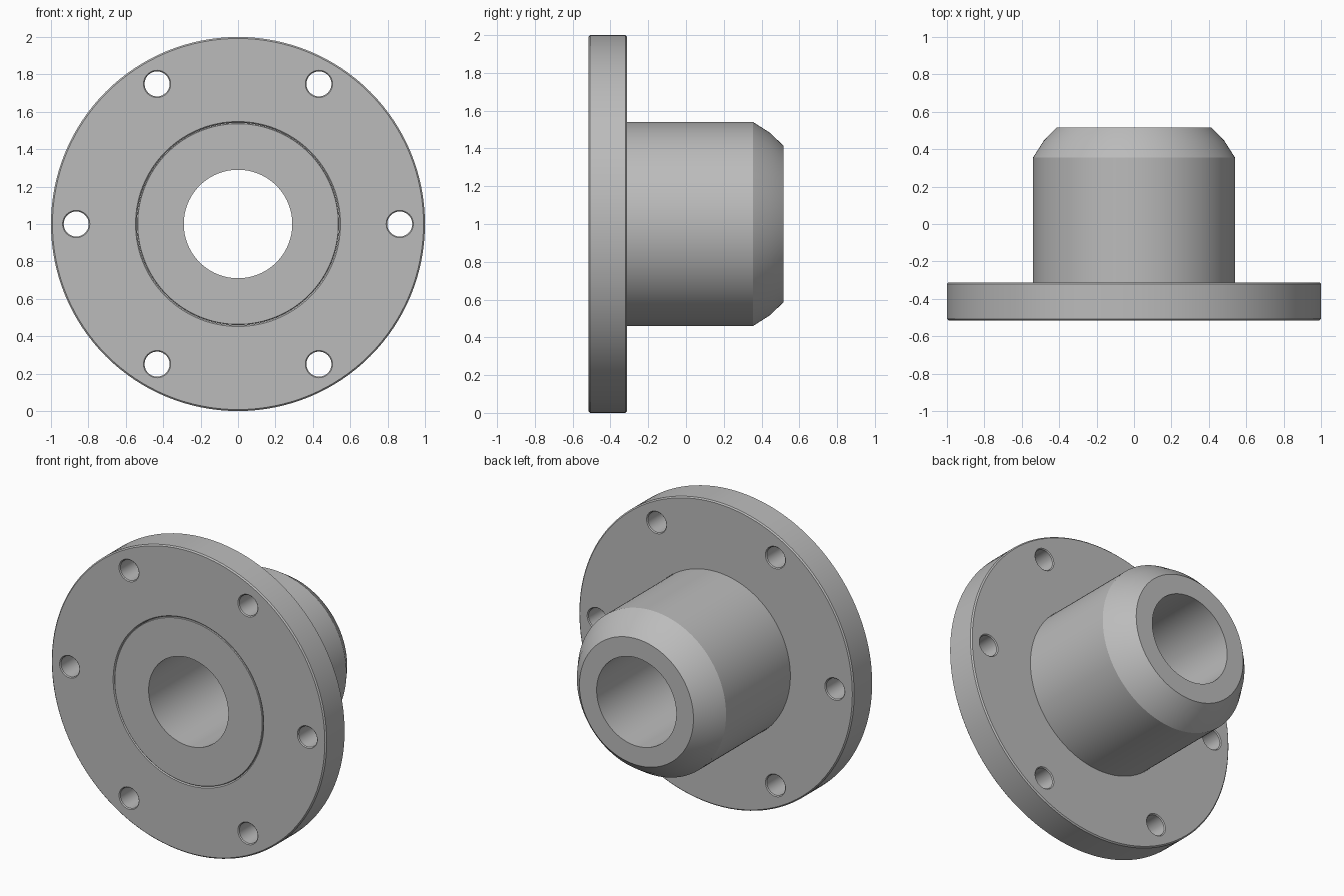
import bpy, bmesh, math
from mathutils import Vector, Matrix

if "Cube" in bpy.data.objects:
    bpy.data.objects.remove(bpy.data.objects["Cube"])

steel = bpy.data.materials.new("steel_grey")
steel.use_nodes = True
GREY = (0.5, 0.5, 0.5, 1)
steel.diffuse_color = GREY
steel.node_tree.nodes["Principled BSDF"].inputs["Base Color"].default_value = GREY


def lathe(bm, profile, steps, center=(0, 0)):
    """Revolve a closed loop of (radius, y) points about a y-parallel axis."""
    cx, cz = center
    rings = []
    for i in range(steps):
        a = math.tau * i / steps
        rings.append([bm.verts.new((cx + r * math.cos(a), y, cz + r * math.sin(a)))
                      for r, y in profile])
    n = len(profile)
    for i in range(steps):
        here, after = rings[i], rings[(i + 1) % steps]
        for j in range(n):
            k = (j + 1) % n
            bm.faces.new((here[j], here[k], after[k], after[j]))
    return rings


def finish(bm, name):
    bmesh.ops.recalc_face_normals(bm, faces=bm.faces)
    mesh = bpy.data.meshes.new(name)
    bm.to_mesh(mesh)
    bm.free()
    mesh.materials.append(steel)
    obj = bpy.data.objects.new(name, mesh)
    obj.location.z = 1
    bpy.context.collection.objects.link(obj)
    return obj


def smooth(obj):
    bpy.ops.object.select_all(action="DESELECT")
    obj.select_set(True)
    bpy.context.view_layer.objects.active = obj
    bpy.ops.object.shade_smooth_by_angle(angle=math.radians(25))


FRONT, BACK, C = -0.515, -0.312, 0.008

# Flange plate: chamfered rim and centre seat
bm = bmesh.new()
lathe(bm, [(0.54 + C, FRONT), (1 - C, FRONT), (1, FRONT + C), (1, BACK - C),
           (1 - C, BACK), (0.541, BACK), (0.541, FRONT + C)], 128)
flange = finish(bm, "flange")

# Bolt hole cutters: flared at both faces of the flange
bm = bmesh.new()
R, F = 0.067, 0.006
for i in range(6):
    a = math.tau * i / 6
    rings = lathe(bm, [(R + 2 * F, FRONT - F), (R, FRONT + F),
                       (R, BACK - F), (R + 2 * F, BACK + F)],
                  32, (0.865 * math.cos(a), 0.865 * math.sin(a)))
    # Replace the inner wall joining both ends with end caps
    inner = [f for f in bm.faces if all(v in {r[e] for r in rings for e in (0, -1)}
                                        for v in f.verts)]
    bmesh.ops.delete(bm, geom=inner, context="FACES_ONLY")
    for end in (0, -1):
        bm.faces.new([r[end] for r in rings])
cutter = finish(bm, "bolt_hole_cutter")
cutter.hide_render = True

bpy.context.view_layer.objects.active = flange
cut = flange.modifiers.new("bolt_holes", "BOOLEAN")
cut.operation = "DIFFERENCE"
cut.solver = "EXACT"
cut.object = cutter
bpy.ops.object.modifier_apply(modifier=cut.name)
bpy.data.objects.remove(cutter)
smooth(flange)

# Bushing: bored sleeve with a rounded-off back end
bm = bmesh.new()
lathe(bm, [(0.29, FRONT), (0.54 - C / 2, FRONT), (0.54, FRONT + C / 2), (0.54, 0.355),
           (0.482, 0.446), (0.415, 0.515), (0.29, 0.515)], 128)
smooth(finish(bm, "bushing"))
